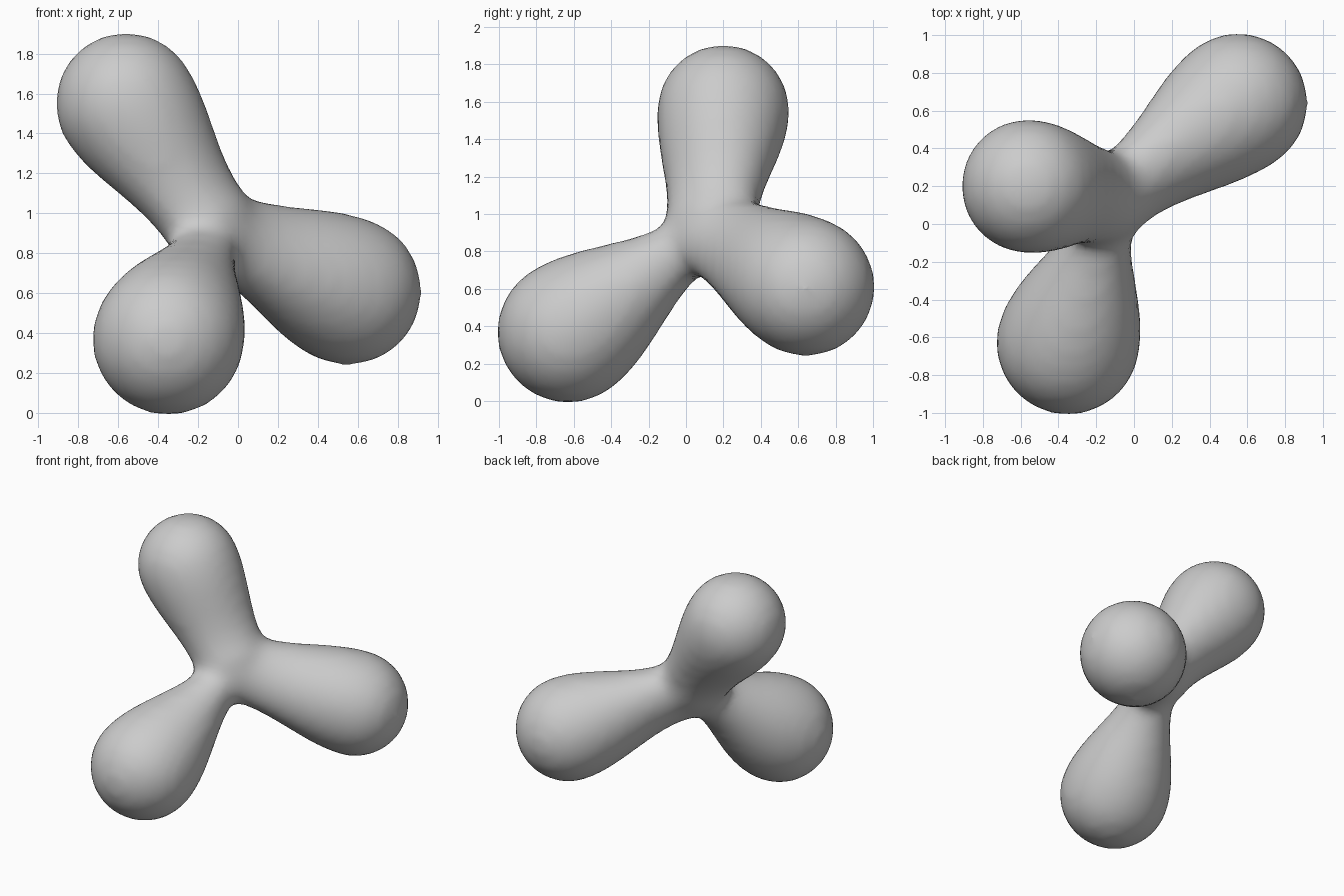
import bpy, bmesh, math
from mathutils import Vector, Matrix

if "Cube" in bpy.data.objects:
    bpy.data.objects.remove(bpy.data.objects["Cube"])

JOINT = Vector((-0.12, 0.13, 0.915))
GROW = 0.012          # makes up for the shrinkage of the smoothing pass
# ball centre, ball radius, neck half-width in and across the plane of the arms
ARMS = [
    (Vector((-0.56, 0.20, 1.55)), 0.345, 0.25, 0.205),   # upper arm
    (Vector((0.55, 0.64, 0.61)), 0.36, 0.235, 0.18),     # side arm
    (Vector((-0.35, -0.63, 0.37)), 0.37, 0.14, 0.15),    # front arm
]
NORMAL = (ARMS[1][0] - ARMS[0][0]).cross(ARMS[2][0] - ARMS[0][0]).normalized()
SIDES = 40


def half_width(t, length, radius, neck):
    """Pear profile: slim neck swelling into a round end."""
    if t > length:
        return math.sqrt(max(radius ** 2 - (t - length) ** 2, 0.0))
    u = max(0.0, (t - 0.1) / (length - 0.1))
    return neck + (radius - neck) * u * u * (3 - 2 * u)


def add_arm(bm, centre, radius, neck_w, neck_h):
    axis = centre - JOINT
    length = axis.length
    axis.normalize()
    side = NORMAL.cross(axis).normalized()
    up = axis.cross(side)
    radius += GROW
    steps = [length * i / 20 for i in range(21)]
    steps += [length + radius * math.sin(math.pi / 2 * i / 12) for i in range(1, 12)]
    rings = []
    for t in steps:
        w = half_width(t, length, radius, neck_w + GROW)
        h = half_width(t, length, radius, neck_h + GROW)
        ring = []
        for k in range(SIDES):
            a = 2 * math.pi * k / SIDES
            ring.append(bm.verts.new(JOINT + axis * t + side * w * math.cos(a) + up * h * math.sin(a)))
        rings.append(ring)
    for r0, r1 in zip(rings, rings[1:]):
        for k in range(SIDES):
            n = (k + 1) % SIDES
            bm.faces.new((r0[k], r0[n], r1[n], r1[k]))
    tip = bm.verts.new(JOINT + axis * (length + radius))
    for k in range(SIDES):
        bm.faces.new((rings[-1][k], rings[-1][(k + 1) % SIDES], tip))
    bm.faces.new(rings[0][::-1])


bm = bmesh.new()
for arm in ARMS:
    add_arm(bm, *arm)

# Flattened core that fills the meeting point of the arms
turn = NORMAL.to_track_quat('Z', 'Y').to_matrix().to_4x4()
bmesh.ops.create_icosphere(bm, subdivisions=4, radius=1.0,
                           matrix=Matrix.Translation(JOINT) @ turn @ Matrix.Diagonal((0.26, 0.26, 0.2, 1)))
bmesh.ops.recalc_face_normals(bm, faces=bm.faces)
mesh = bpy.data.meshes.new("three_lobed_blob")
bm.to_mesh(mesh)
bm.free()
blob = bpy.data.objects.new("three_lobed_blob", mesh)
bpy.context.collection.objects.link(blob)

# Fuse the parts into one skin and melt the seams
remesh = blob.modifiers.new("fuse", 'REMESH')
remesh.mode = 'VOXEL'
remesh.voxel_size = 0.04
remesh.use_smooth_shade = True
smooth = blob.modifiers.new("melt", 'SMOOTH')
smooth.factor = 0.5
smooth.iterations = 12

grey = bpy.data.materials.new("plain_grey")
grey.diffuse_color = (0.6, 0.6, 0.6, 1)
grey.use_nodes = True
grey.node_tree.nodes["Principled BSDF"].inputs["Base Color"].default_value = grey.diffuse_color
mesh.materials.append(grey)
